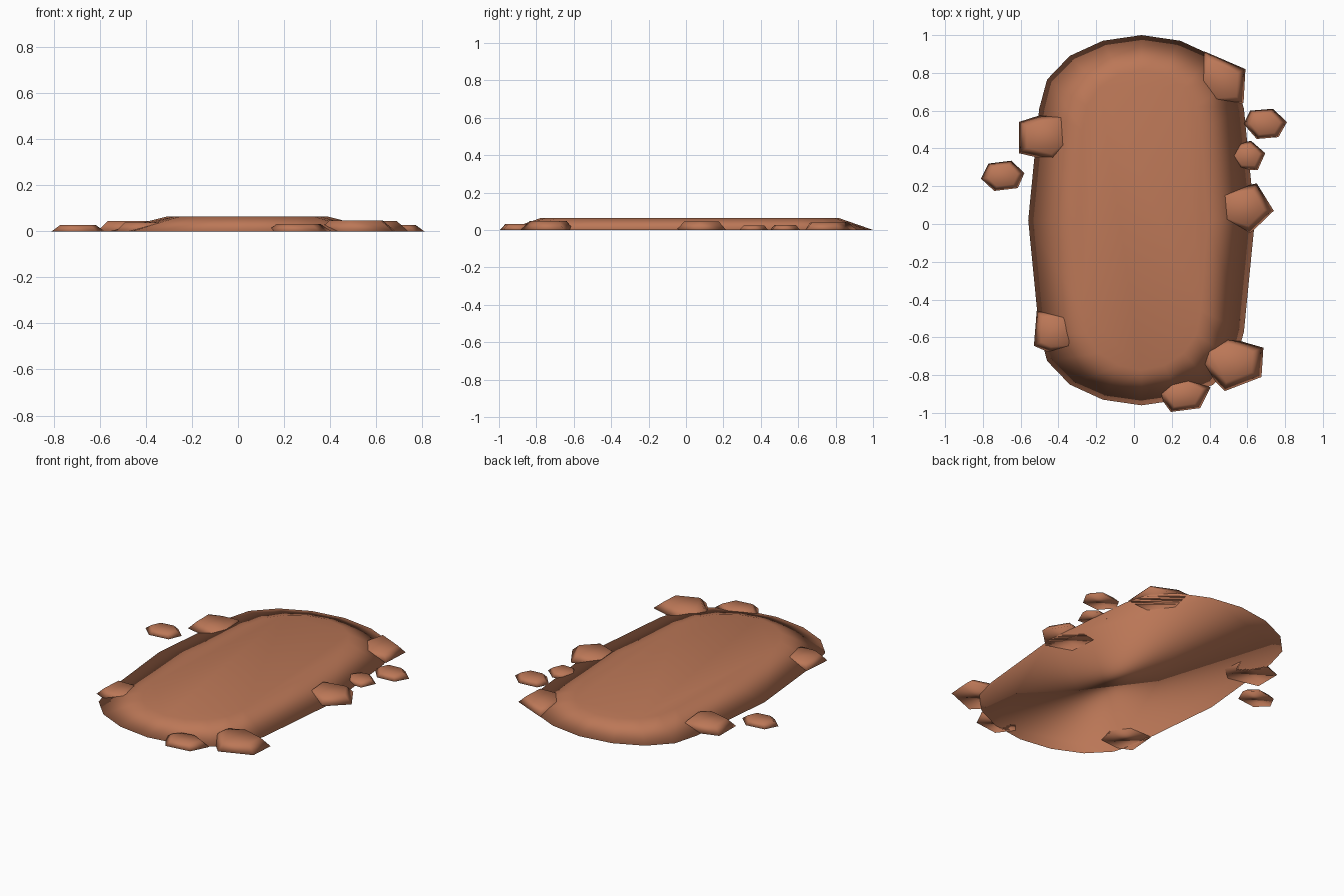
import bpy, bmesh

if "Cube" in bpy.data.objects:
    bpy.data.objects.remove(bpy.data.objects["Cube"])

clay = bpy.data.materials.new("terracotta earth")
clay.diffuse_color = (0.50, 0.185, 0.095, 1)
clay.use_nodes = True
clay.node_tree.nodes["Principled BSDF"].inputs["Base Color"].default_value = clay.diffuse_color


def frustum(name, pts, height, sx, sy, centre=None):
    """Flat mound: an outline on the ground and a shrunken copy of it on top."""
    n = len(pts)
    cx, cy = centre or (sum(p[0] for p in pts) / n, sum(p[1] for p in pts) / n)
    bm = bmesh.new()
    low = [bm.verts.new((x, y, 0)) for x, y in pts]
    top = [bm.verts.new((cx + (x - cx) * sx, cy + (y - cy) * sy, height)) for x, y in pts]
    bm.faces.new(low[::-1])
    bm.faces.new(top)
    for i in range(n):
        j = (i + 1) % n
        bm.faces.new((low[i], low[j], top[j], top[i]))
    bmesh.ops.recalc_face_normals(bm, faces=bm.faces)
    for f in bm.faces:
        f.smooth = True
    me = bpy.data.meshes.new(name)
    bm.to_mesh(me)
    bm.free()
    me.materials.append(clay)
    ob = bpy.data.objects.new(name, me)
    bpy.context.collection.objects.link(ob)


# Main dirt patch: one quarter of the outline, mirrored twice
q = [(0.6, 0), (0.542, 0.59), (0.5, 0.745), (0.38, 0.87), (0.205, 0.95), (0, 0.98)]
half = q + [(-x, y) for x, y in q[-2::-1]]
loop = half + [(-x, -y) for x, y in half[1:-1]]
frustum("dirt_patch", [(x + 0.04, y + 0.02) for x, y in loop], 0.065, 0.58, 0.81, (0.04, 0.02))

# Clods around the rim: name, height, outline
clods = [
    ("clod_left_back", 0.045, [(-.61, .54), (-.50, .575), (-.36, .59), (-.34, .40), (-.42, .33), (-.61, .375)]),
    ("crumb_left", 0.027, [(-.81, .24), (-.77, .32), (-.65, .335), (-.58, .27), (-.615, .19), (-.74, .175)]),
    ("clod_left_front", 0.038, [(-.515, -.46), (-.53, -.645), (-.45, -.68), (-.32, -.67), (-.29, -.56), (-.36, -.46)]),
    ("clod_right_front", 0.047, [(.345, -.745), (.365, -.66), (.495, -.60), (.685, -.655), (.675, -.81), (.48, -.885)]),
    ("clod_right", 0.045, [(.445, .175), (.65, .215), (.74, .07), (.615, -.05), (.46, .005)]),
    ("crumb_right_low", 0.025, [(.505, .36), (.56, .43), (.62, .44), (.695, .375), (.655, .285), (.56, .29)]),
    ("crumb_right_high", 0.027, [(.58, .53), (.615, .60), (.735, .61), (.81, .54), (.765, .46), (.65, .45)]),
    ("clod_right_back", 0.04, [(.37, .915), (.59, .82), (.58, .64), (.43, .63), (.33, .76)]),
    ("clod_front", 0.032, [(.125, -.90), (.18, -.835), (.295, -.815), (.405, -.865), (.35, -.975), (.195, -.995)]),
]
for name, h, pts in clods:
    frustum(name, pts, h, 0.68, 0.7)
